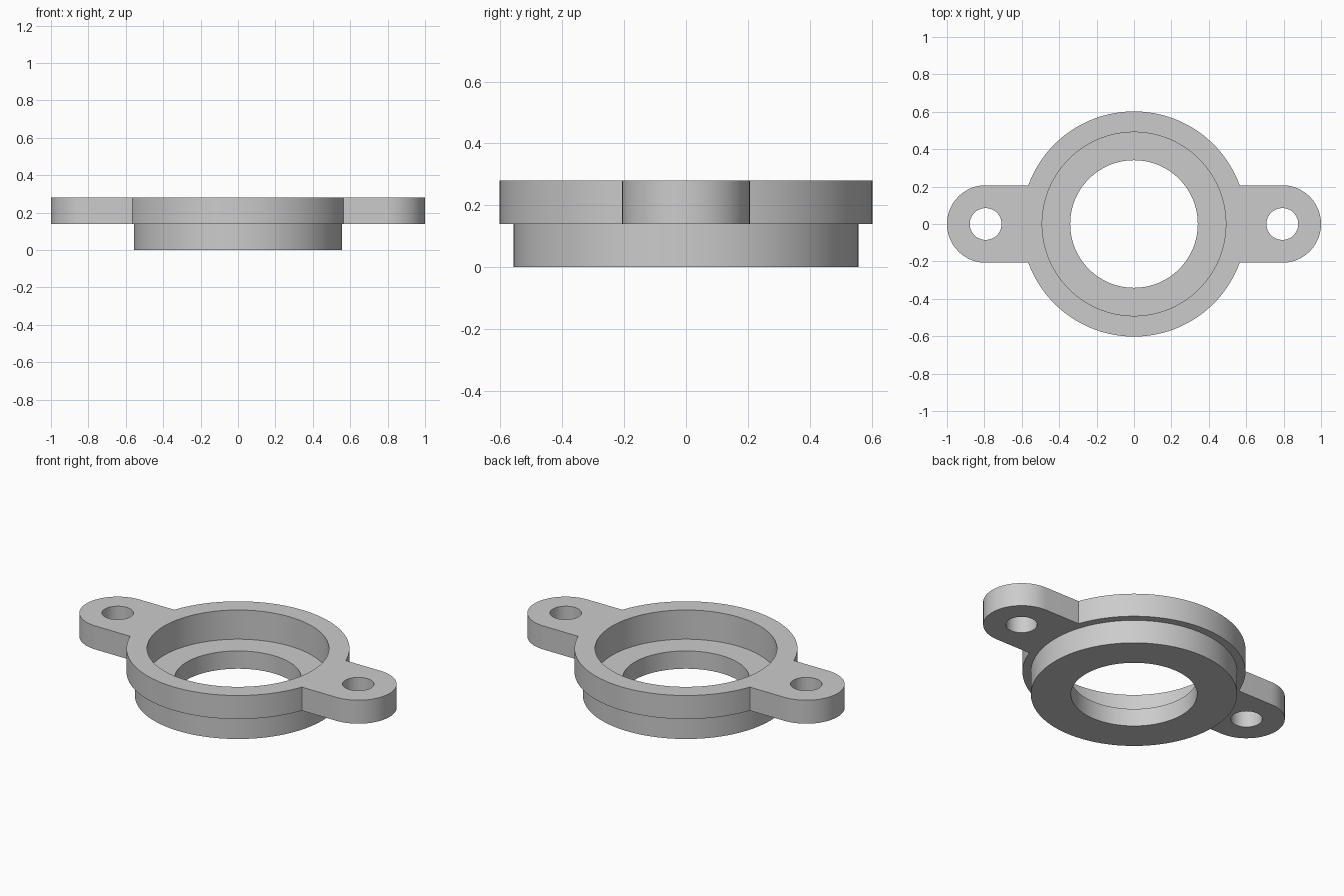
import bpy, bmesh
from math import pi, asin, sin, cos, radians

cube = bpy.data.objects.get("Cube")
if cube:
    bpy.data.objects.remove(cube, do_unlink=True)

# Main dimensions
FLANGE_R, EAR_R, EAR_X = 0.602, 0.207, 0.793
SPIGOT_R, BORE_R, SEAT_R, BOLT_R = 0.557, 0.341, 0.491, 0.085
SEAT_Z, FLANGE_Z, TOP_Z = 0.106, 0.14, 0.28

grey = bpy.data.materials.new("light grey")
grey.use_nodes = True
grey.diffuse_color = (0.6, 0.6, 0.6, 1)
grey.node_tree.nodes["Principled BSDF"].inputs["Base Color"].default_value = (0.6, 0.6, 0.6, 1)


def arc(cx, r, start, end, n):
    return [(cx + r * cos(start + (end - start) * i / n),
             r * sin(start + (end - start) * i / n)) for i in range(n + 1)]


def prism(name, outline, z0, z1):
    """Extrude a closed outline from z0 up to z1."""
    bm = bmesh.new()
    base = bm.faces.new([bm.verts.new((x, y, z0)) for x, y in outline])
    top = bmesh.ops.extrude_face_region(bm, geom=[base])["geom"]
    verts = [v for v in top if isinstance(v, bmesh.types.BMVert)]
    bmesh.ops.translate(bm, verts=verts, vec=(0, 0, z1 - z0))
    bmesh.ops.recalc_face_normals(bm, faces=bm.faces)
    mesh = bpy.data.meshes.new(name)
    bm.to_mesh(mesh)
    bm.free()
    mesh.materials.append(grey)
    obj = bpy.data.objects.new(name, mesh)
    bpy.context.collection.objects.link(obj)
    return obj


def disc(name, x, r, z0, z1, n=128):
    return prism(name, arc(x, r, 0, 2 * pi, n)[:-1], z0, z1)


def combine(target, tool, operation):
    """Apply a boolean and discard the tool body."""
    mod = target.modifiers.new(operation.lower(), "BOOLEAN")
    mod.operation, mod.solver, mod.object = operation, "EXACT", tool
    bpy.context.view_layer.objects.active = target
    bpy.ops.object.modifier_apply(modifier=mod.name)
    bpy.data.objects.remove(tool, do_unlink=True)


# Flange: round plate with two rounded ears
neck = asin(EAR_R / FLANGE_R)
outline = (arc(EAR_X, EAR_R, -pi / 2, pi / 2, 40)
           + arc(0, FLANGE_R, neck, pi - neck, 56)
           + arc(-EAR_X, EAR_R, pi / 2, 3 * pi / 2, 40)
           + arc(0, FLANGE_R, pi + neck, 2 * pi - neck, 56))
housing = prism("flanged_housing", outline, FLANGE_Z, TOP_Z)

# Spigot below the flange
combine(housing, disc("spigot", 0, SPIGOT_R, 0, 0.2), "UNION")

# Recessed seat, through bore and bolt holes
combine(housing, disc("seat_cutter", 0, SEAT_R, SEAT_Z, 0.4), "DIFFERENCE")
combine(housing, disc("bore_cutter", 0, BORE_R, -0.1, 0.4), "DIFFERENCE")
for side in (-1, 1):
    combine(housing, disc("bolt_cutter", side * EAR_X, BOLT_R, 0, 0.4, 64), "DIFFERENCE")

# Smooth round walls, crisp edges
bpy.ops.object.select_all(action="DESELECT")
housing.select_set(True)
bpy.context.view_layer.objects.active = housing
bpy.ops.object.shade_smooth_by_angle(angle=radians(30))
